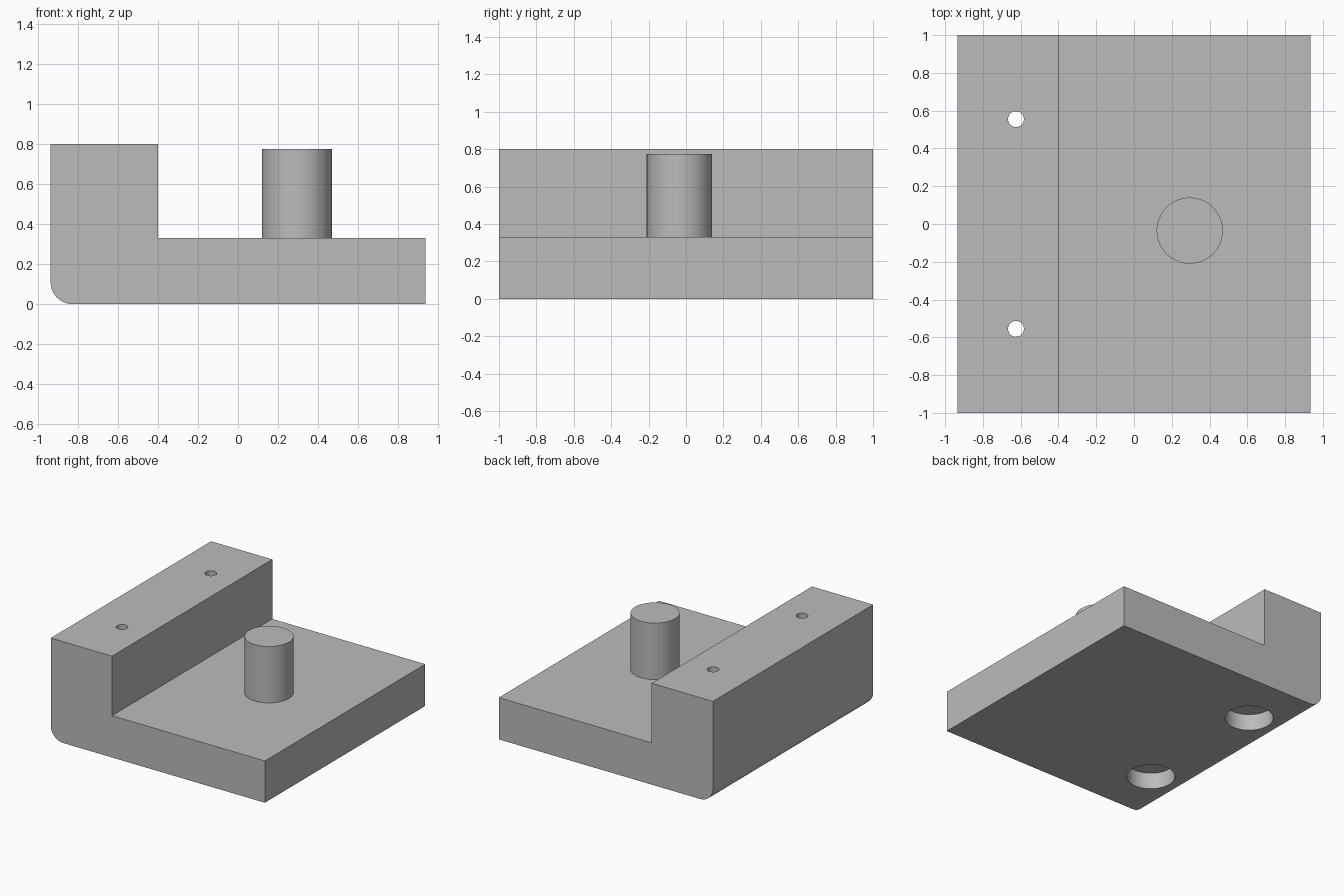
import bpy, bmesh, math

cube = bpy.data.objects.get("Cube")
if cube:
    bpy.data.objects.remove(cube, do_unlink=True)

grey = bpy.data.materials.new("plain grey")
grey.use_nodes = True
colour = (0.5, 0.5, 0.5, 1)
grey.diffuse_color = colour
grey.node_tree.nodes["Principled BSDF"].inputs["Base Color"].default_value = colour

HALF_X, HALF_Y = 0.935, 1.0
PLATE_TOP, LEDGE_TOP, STEP_X = 0.33, 0.80, -0.40
FILLET = 0.11


def smooth(obj):
    bpy.ops.object.select_all(action="DESELECT")
    obj.select_set(True)
    bpy.context.view_layer.objects.active = obj
    bpy.ops.object.shade_smooth_by_angle(angle=math.radians(30))


def cylinder(name, x, y, z0, z1, radius, sides=64):
    bpy.ops.mesh.primitive_cylinder_add(
        vertices=sides, radius=radius, depth=z1 - z0, location=(x, y, (z0 + z1) / 2))
    obj = bpy.context.object
    obj.name = name
    obj.data.materials.append(grey)
    return obj


# L-shaped base: side profile with a rounded lower corner, extruded along y
profile = [(HALF_X, 0), (HALF_X, PLATE_TOP), (STEP_X, PLATE_TOP),
           (STEP_X, LEDGE_TOP), (-HALF_X, LEDGE_TOP)]
for i in range(13):
    a = math.pi + i / 12 * math.pi / 2
    profile.append((-HALF_X + FILLET + FILLET * math.cos(a), FILLET + FILLET * math.sin(a)))

bm = bmesh.new()
face = bm.faces.new([bm.verts.new((x, -HALF_Y, z)) for x, z in profile])
ext = bmesh.ops.extrude_face_region(bm, geom=[face])
moved = [v for v in ext["geom"] if isinstance(v, bmesh.types.BMVert)]
bmesh.ops.translate(bm, verts=moved, vec=(0, 2 * HALF_Y, 0))
bmesh.ops.recalc_face_normals(bm, faces=bm.faces)
mesh = bpy.data.meshes.new("base_block")
bm.to_mesh(mesh)
bm.free()
base = bpy.data.objects.new("base_block", mesh)
bpy.context.collection.objects.link(base)
mesh.materials.append(grey)

# Two through holes in the ledge, each with a wide counterbore underneath
cutters = []
for y in (-0.555, 0.555):
    cutters.append(cylinder("screw_hole_cutter", -0.625, y, -0.1, 0.9, 0.042, 48))
    cutters.append(cylinder("counterbore_cutter", -0.625, y, -0.1, 0.13, 0.175))
for cutter in cutters:
    cutter.hide_render = True
    mod = base.modifiers.new("hole", "BOOLEAN")
    mod.operation = "DIFFERENCE"
    mod.solver = "EXACT"
    mod.object = cutter
    bpy.context.view_layer.objects.active = base
    bpy.ops.object.modifier_apply(modifier=mod.name)
for cutter in cutters:
    bpy.data.objects.remove(cutter, do_unlink=True)
smooth(base)

# Round post standing on the plate
smooth(cylinder("post", 0.295, -0.035, PLATE_TOP - 0.01, 0.775, 0.175))
